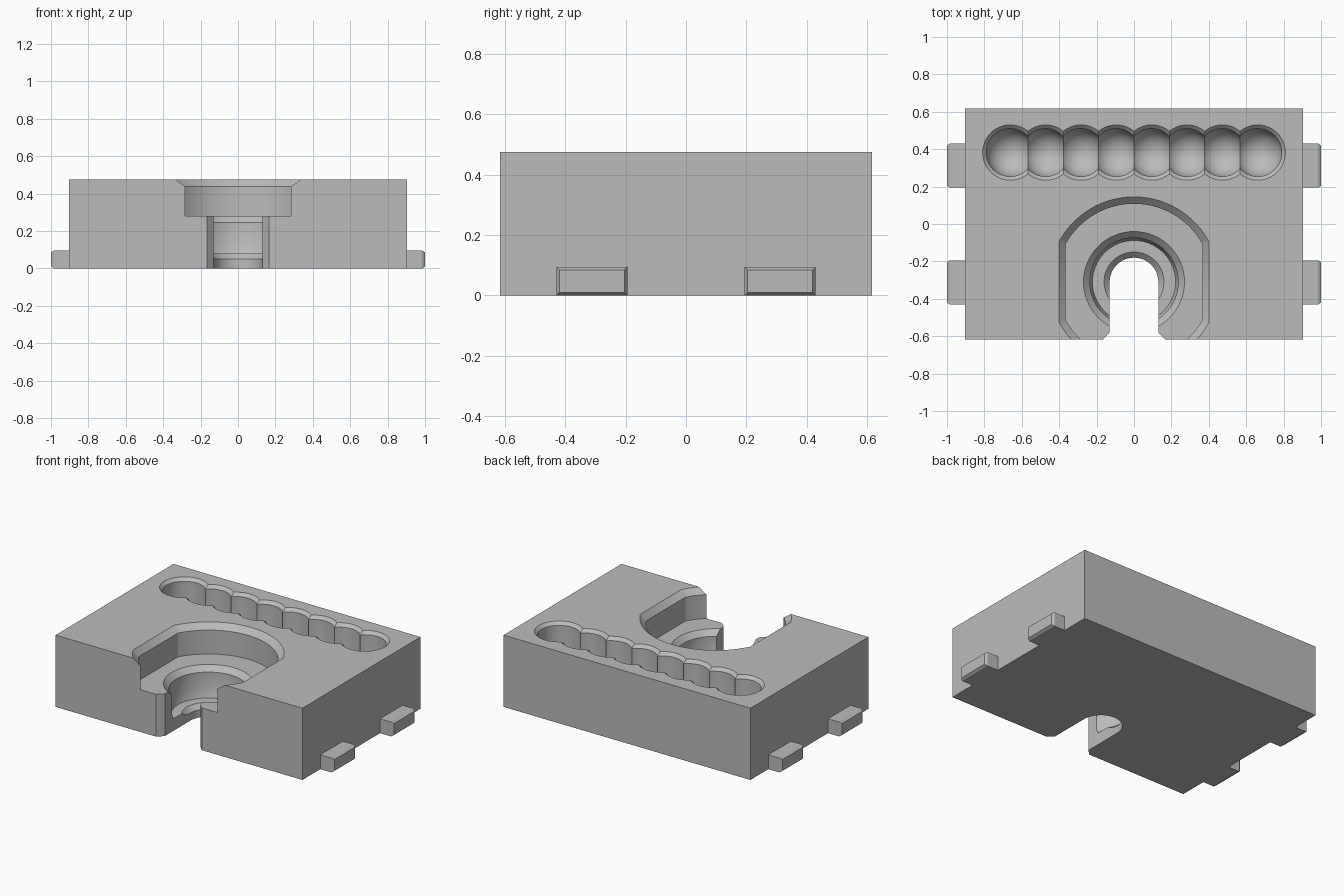
import bpy, bmesh, math

if "Cube" in bpy.data.objects:
    bpy.data.objects.remove(bpy.data.objects["Cube"], do_unlink=True)

GREY = 0.5
grey = bpy.data.materials.new("plain grey")
grey.use_nodes = True
grey.diffuse_color = (GREY, GREY, GREY, 1)
grey.node_tree.nodes["Principled BSDF"].inputs["Base Color"].default_value = (GREY, GREY, GREY, 1)

HALF_X, HALF_Y, TOP = 0.904, 0.617, 0.475
BORE_Y = -0.31        # centre of the round recess


def loft(name, rings):
    """Closed solid through a stack of equally sized point rings."""
    bm = bmesh.new()
    loops = [[bm.verts.new(p) for p in ring] for ring in rings]
    n = len(loops[0])
    for a, b in zip(loops, loops[1:]):
        for i in range(n):
            j = (i + 1) % n
            bm.faces.new((a[i], a[j], b[j], b[i]))
    bm.faces.new(loops[0][::-1])
    bm.faces.new(loops[-1])
    bmesh.ops.recalc_face_normals(bm, faces=bm.faces)
    mesh = bpy.data.meshes.new(name)
    bm.to_mesh(mesh)
    bm.free()
    mesh.materials.append(grey)
    obj = bpy.data.objects.new(name, mesh)
    bpy.context.collection.objects.link(obj)
    return obj


def circle(x, y, z, r, n=64):
    return [(x + r * math.cos(math.tau * i / n), y + r * math.sin(math.tau * i / n), z)
            for i in range(n)]


def lathe(name, x, y, profile, n=64):
    return loft(name, [circle(x, y, z, r, n) for r, z in profile])


def rectangle(hx, hy, z):
    return [(-hx, -hy, z), (hx, -hy, z), (hx, hy, z), (-hx, hy, z)]


def flat_sided_circle(r, half_width, z, n=40):
    """Circle cut off by two flats at x = +-half_width."""
    start = math.acos(half_width / r)
    sweep = [start + (math.pi - 2 * start) * i / n for i in range(n + 1)]
    angles = sweep + [a + math.pi for a in sweep]
    return [(r * math.cos(a), BORE_Y + r * math.sin(a), z) for a in angles]


def slot_outline(z, r=0.13, flare=0.037, n=32):
    """Round-ended slot that flares at the front face."""
    arc = [(r * math.cos(math.pi * i / n), BORE_Y + r * math.sin(math.pi * i / n), z)
           for i in range(n + 1)]
    wide, front = r + flare, -HALF_Y
    left = [(-r, front + flare, z), (-wide, front, z), (-wide, front - 0.1, z)]
    return arc + left + [(-x, y, h) for x, y, h in reversed(left)]


# Main block
body = loft("body", [rectangle(HALF_X, HALF_Y, 0), rectangle(HALF_X, HALF_Y, TOP)])

# Upper recess with bevelled rim, stepped bore, and front slot
cutters = [
    loft("recess_cutter", [flat_sided_circle(0.418, 0.365, 0.28),
                           flat_sided_circle(0.418, 0.365, TOP - 0.037),
                           flat_sided_circle(0.455, 0.402, TOP),
                           flat_sided_circle(0.455, 0.402, TOP + 0.1)]),
    lathe("bore_cutter", 0, BORE_Y, [(0.11, 0.03), (0.16, 0.08), (0.222, 0.08),
                                     (0.236, 0.12), (0.236, 0.245), (0.27, 0.28), (0.27, 0.38)]),
    loft("slot_cutter", [slot_outline(-0.1), slot_outline(0.34)]),
]

# Row of round-bottomed pockets with bevelled rims
R, SPRING, COUNT, PITCH = 0.128, 0.30, 8, 0.189
bowl = [(R * math.sin(a), SPRING - R * math.cos(a))
        for a in (math.pi / 2 * (i + 0.3) / 12.3 for i in range(13))]
pocket = bowl + [(R, TOP - 0.02), (R + 0.02, TOP), (R + 0.02, TOP + 0.1)]
for i in range(COUNT):
    cutters.append(lathe("pocket_cutter", (i - (COUNT - 1) / 2) * PITCH, 0.382, pocket, 48))

bpy.context.view_layer.objects.active = body
for cutter in cutters:
    mod = body.modifiers.new("cut", 'BOOLEAN')
    mod.operation, mod.solver, mod.object = 'DIFFERENCE', 'EXACT', cutter
    bpy.ops.object.modifier_apply(modifier=mod.name)
    bpy.data.objects.remove(cutter, do_unlink=True)

bpy.ops.object.select_all(action='DESELECT')
body.select_set(True)
bpy.ops.object.shade_smooth_by_angle(angle=math.radians(25))


# Side tabs with chamfered tips
def tab_section(x, y, inset):
    hy, low, high = 0.118 - inset, inset, 0.095 - inset
    return [(x, y - hy, low), (x, y + hy, low), (x, y + hy, high), (x, y - hy, high)]


for side, sx in (("left", 1), ("right", -1)):
    for end, y in (("front", -0.312), ("back", 0.312)):
        loft(f"{side}_{end}_tab", [tab_section(sx * 0.9, y, 0),
                                   tab_section(sx * 0.985, y, 0),
                                   tab_section(sx, y, 0.01)])
